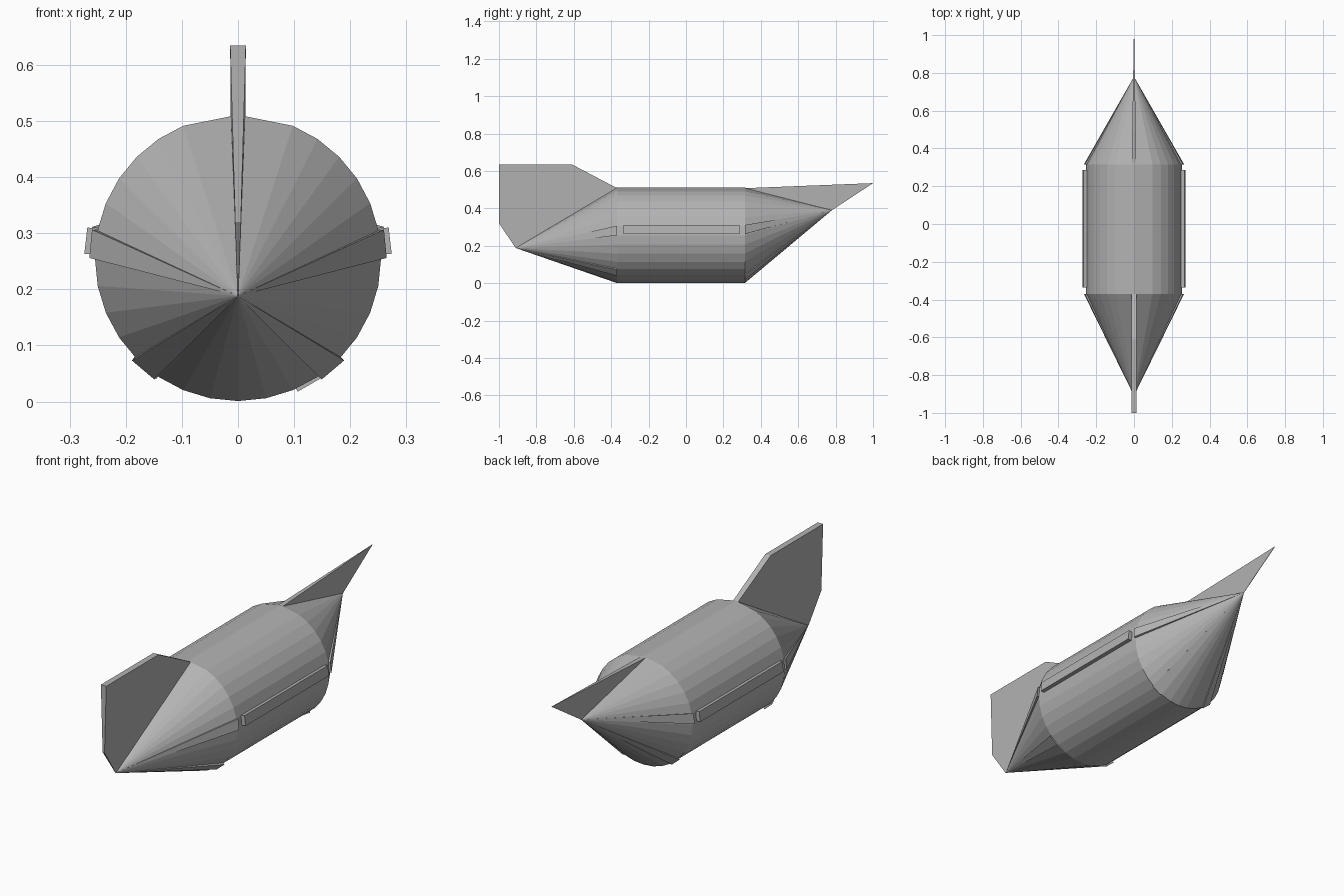
import bpy, bmesh
from math import sin, cos, radians

cube = bpy.data.objects.get("Cube")
if cube:
    bpy.data.objects.remove(cube, do_unlink=True)

grey = bpy.data.materials.new("plain_grey")
grey.use_nodes = True
tone = (0.45, 0.45, 0.45, 1)
grey.diffuse_color = tone
grey.node_tree.nodes["Principled BSDF"].inputs["Base Color"].default_value = tone

RADIUS, CENTRE = 0.255, 0.256
FRONT, BACK = -0.37, 0.315
NOSE, TAIL = (0, -0.91, 0.188), (0, 0.78, 0.39)


def finish(name, bm):
    bmesh.ops.recalc_face_normals(bm, faces=bm.faces)
    mesh = bpy.data.meshes.new(name)
    bm.to_mesh(mesh)
    bm.free()
    mesh.materials.append(grey)
    obj = bpy.data.objects.new(name, mesh)
    bpy.context.collection.objects.link(obj)
    return obj


def around(angle, radius, y):
    """Point around the hull axis; the angle is counted from the keel."""
    a = radians(angle)
    return (radius * sin(a), y, CENTRE - radius * cos(a))


def hull_of(name, points_a, points_b):
    bm = bmesh.new()
    for p in points_a + points_b:
        bm.verts.new(p)
    bmesh.ops.convex_hull(bm, input=bm.verts[:])
    bmesh.ops.dissolve_limit(bm, angle_limit=0.002, verts=bm.verts[:], edges=bm.edges[:])
    return finish(name, bm)


def sector(start, end, y, outer):
    return [around(a, r, y) for a in (start, end) for r in (RADIUS - 0.025, outer)]


# Hull: a faceted barrel with a wider pair of facets along the ridge, and offset cones
angles = [i * 11.25 for i in range(32) if i not in (15, 17)]
bm = bmesh.new()
rings = [[bm.verts.new(around(a, RADIUS, y)) for a in angles] for y in (FRONT, BACK)]
nose, tail = bm.verts.new(NOSE), bm.verts.new(TAIL)
for i in range(len(angles)):
    j = (i + 1) % len(angles)
    bm.faces.new((rings[0][i], rings[0][j], rings[1][j], rings[1][i]))
    bm.faces.new((rings[0][j], rings[0][i], nose))
    bm.faces.new((rings[1][i], rings[1][j], tail))
finish("hull", bm)

# Side rails and the wedge strakes running to the two tips
for side, label in ((1, "left"), (-1, "right")):
    hull_of(label + "_rail",
            sector(side * 91.5, side * 101.5, -0.335, 0.274),
            sector(side * 91.5, side * 101.5, 0.285, 0.274))
    hull_of(label + "_front_strake", sector(side * 90, side * 101, FRONT, 0.265), [NOSE])
    hull_of(label + "_rear_strake", sector(side * 91.5, side * 102, BACK, 0.266), [TAIL])
    hull_of(label + "_lower_front_strake", sector(side * 34.5, side * 46, FRONT, 0.263), [NOSE])
hull_of("left_lower_rear_strake", sector(24, 36, BACK, 0.261), [TAIL])
hull_of("right_lower_rear_strake", sector(-34, -46, BACK, 0.261), [TAIL])


def fin(name, outline):
    """Upright plate from (y, z, half thickness) corners."""
    bm = bmesh.new()
    left = [bm.verts.new((t, y, z)) for y, z, t in outline]
    right = [bm.verts.new((-t, y, z)) for y, z, t in outline]
    bm.faces.new(left)
    bm.faces.new(right)
    for i in range(len(outline)):
        j = (i + 1) % len(outline)
        bm.faces.new((left[i], left[j], right[j], right[i]))
    return finish(name, bm)


# Large front fin and the slim pointed rear fin
fin("front_fin", [(-0.91, 0.188, 0.001), (-1, 0.32, 0.005), (-1, 0.635, 0.014),
                  (-0.61, 0.635, 0.014), (-0.37, 0.509, 0.013)])
fin("rear_fin", [(0.315, 0.508, 0.012), (1, 0.535, 0.001), (0.78, 0.39, 0.001)])
